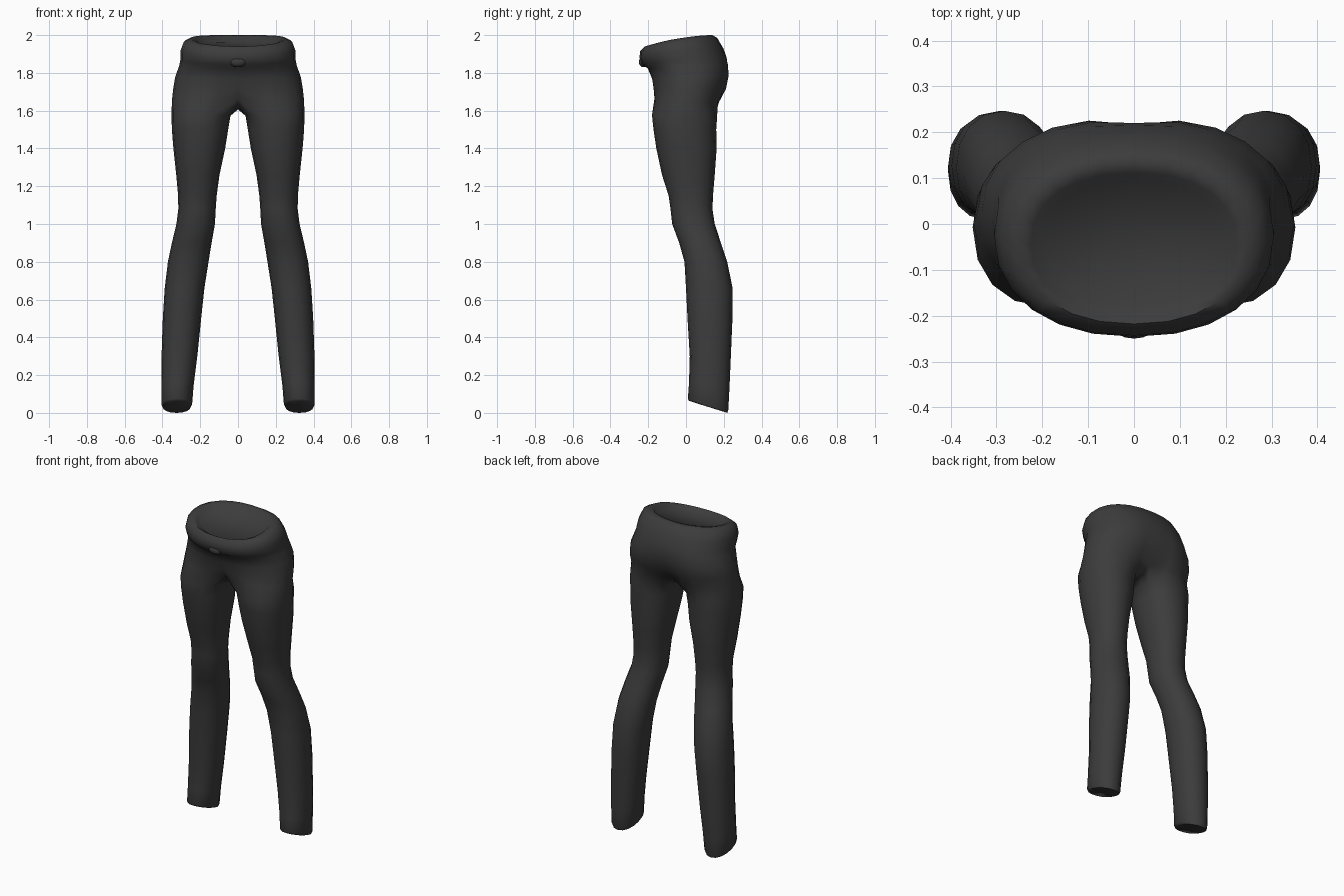
import bpy, bmesh, math
from mathutils import Vector

if "Cube" in bpy.data.objects:
    bpy.data.objects.remove(bpy.data.objects["Cube"])

cloth = bpy.data.materials.new("charcoal cloth")
cloth.use_nodes = True
COLOUR = (0.045, 0.045, 0.045, 1)
cloth.diffuse_color = COLOUR
cloth.node_tree.nodes["Principled BSDF"].inputs["Base Color"].default_value = COLOUR
cloth.node_tree.nodes["Principled BSDF"].inputs["Roughness"].default_value = 0.8

# Hip rows, top down: z front, z back, y front, y back, half width, front dent, back dent
HIPS = [
    (1.915, 1.965, -0.18, 0.095, 0.20, 0, 0),
    (1.93, 1.993, -0.20, 0.112, 0.225, 0, 0),
    (1.94, 2.0, -0.218, 0.14, 0.25, 0, 0),
    (1.915, 1.985, -0.243, 0.165, 0.287, 0, 0),
    (1.88, 1.93, -0.246, 0.198, 0.305, 0, 0),
    (1.845, 1.88, -0.235, 0.222, 0.305, 0, 0.03),
    (1.825, 1.84, -0.203, 0.232, 0.312, 0, 0.05),
    (1.77, 1.785, -0.187, 0.236, 0.332, 0.04, 0.08),
    (1.72, 1.715, -0.182, 0.225, 0.343, 0.12, 0.16),
    (1.665, 1.645, -0.182, 0.19, 0.35, 0.28, 0.28),
]
# Saddle between the legs: y, z
CROTCH = [(0.085, 1.612), (0.015, 1.607), (-0.065, 1.617)]
# Leg rows: z front, z back, x inner, x outer, y front, y back
LEG = [
    (1.575, 1.57, 0.04, 0.352, -0.18, 0.165),
    (1.50, 1.50, 0.052, 0.35, -0.172, 0.16),
    (1.40, 1.40, 0.068, 0.342, -0.157, 0.162),
    (1.26, 1.26, 0.098, 0.327, -0.127, 0.152),
    (1.15, 1.15, 0.113, 0.317, -0.092, 0.143),
    (1.08, 1.08, 0.118, 0.316, -0.082, 0.14),
    (1.00, 1.00, 0.122, 0.326, -0.073, 0.152),
    (0.90, 0.90, 0.14, 0.35, -0.036, 0.185),
    (0.80, 0.80, 0.156, 0.371, -0.008, 0.218),
    (0.66, 0.66, 0.178, 0.388, 0.0, 0.247),
    (0.50, 0.50, 0.195, 0.398, 0.008, 0.246),
    (0.30, 0.29, 0.216, 0.405, 0.02, 0.237),
    (0.16, 0.13, 0.235, 0.406, 0.016, 0.23),
    (0.075, 0.015, 0.243, 0.406, 0.01, 0.224),
    (0.065, 0.0, 0.25, 0.40, 0.014, 0.219),
]


def rounded(v, power):
    return math.copysign(abs(v) ** power, v)


def hip_row(bm, zf, zb, yf, yb, w, df, db):
    """Half outline from front centre, round the side, to back centre."""
    row = []
    for i in range(13):
        t = math.radians((i - 6) * 15)
        x = w * rounded(math.cos(t), 0.9) if 0 < i < 12 else 0.0
        s = (math.sin(t) + 1) / 2
        y = (yf + yb) / 2 + (yb - yf) / 2 * rounded(math.sin(t), 0.9)
        dent = df if y < 0 else db
        y *= 1 - dent * math.exp(-(x / 0.08) ** 2)
        z = zf + (zb - zf) * math.sin(s * math.pi / 2)
        row.append(bm.verts.new((x, y, z)))
    return row


def leg_row(bm, zf, zb, xi, xo, yf, yb):
    """Closed ring whose first 13 points line up with the hip rows."""
    row = []
    for i in range(16):
        t = math.radians((i - 6) * 22.5)
        x = (xi + xo) / 2 + (xo - xi) / 2 * rounded(math.cos(t), 0.93)
        y = (yf + yb) / 2 + (yb - yf) / 2 * rounded(math.sin(t), 0.93)
        z = zf + (zb - zf) * (math.sin(t) + 1) / 2
        row.append(bm.verts.new((x, y, z)))
    return row


def bridge(bm, a, b, closed):
    n = len(a)
    for i in range(n if closed else n - 1):
        j = (i + 1) % n
        bm.faces.new((a[i], a[j], b[j], b[i]))


def finish(bm, name):
    bmesh.ops.recalc_face_normals(bm, faces=bm.faces)
    me = bpy.data.meshes.new(name)
    bm.to_mesh(me)
    bm.free()
    me.materials.append(cloth)
    ob = bpy.data.objects.new(name, me)
    bpy.context.collection.objects.link(ob)
    bpy.ops.object.select_all(action='DESELECT')
    ob.select_set(True)
    bpy.context.view_layer.objects.active = ob
    bpy.ops.object.shade_smooth_by_angle(angle=math.radians(60))
    return ob


# Trousers: left half, with the waist closed by a sunken lid
bm = bmesh.new()
hips = [hip_row(bm, *r) for r in HIPS]
for a, b in zip(hips, hips[1:]):
    bridge(bm, a, b, False)
bm.faces.new(hips[0])
saddle = [bm.verts.new((0, y, z)) for y, z in CROTCH]
rings = [hips[-1] + saddle] + [leg_row(bm, *r) for r in LEG]
for a, b in zip(rings, rings[1:]):
    bridge(bm, a, b, True)
bm.faces.new(rings[-1])
# Outward orientation of the open half, judged from the hem face
bm.normal_update()
trousers = finish(bm, "trousers")
mirror = trousers.modifiers.new("Mirror", 'MIRROR')
mirror.use_clip = True
mirror.merge_threshold = 0.0005

# Small soft bulge at the front of the waistband
bm = bmesh.new()
bmesh.ops.create_uvsphere(bm, u_segments=14, v_segments=8, radius=1)
bmesh.ops.scale(bm, vec=Vector((0.045, 0.026, 0.028)), verts=bm.verts)
bmesh.ops.translate(bm, vec=Vector((0, -0.224, 1.858)), verts=bm.verts)
finish(bm, "waistband_bulge")
